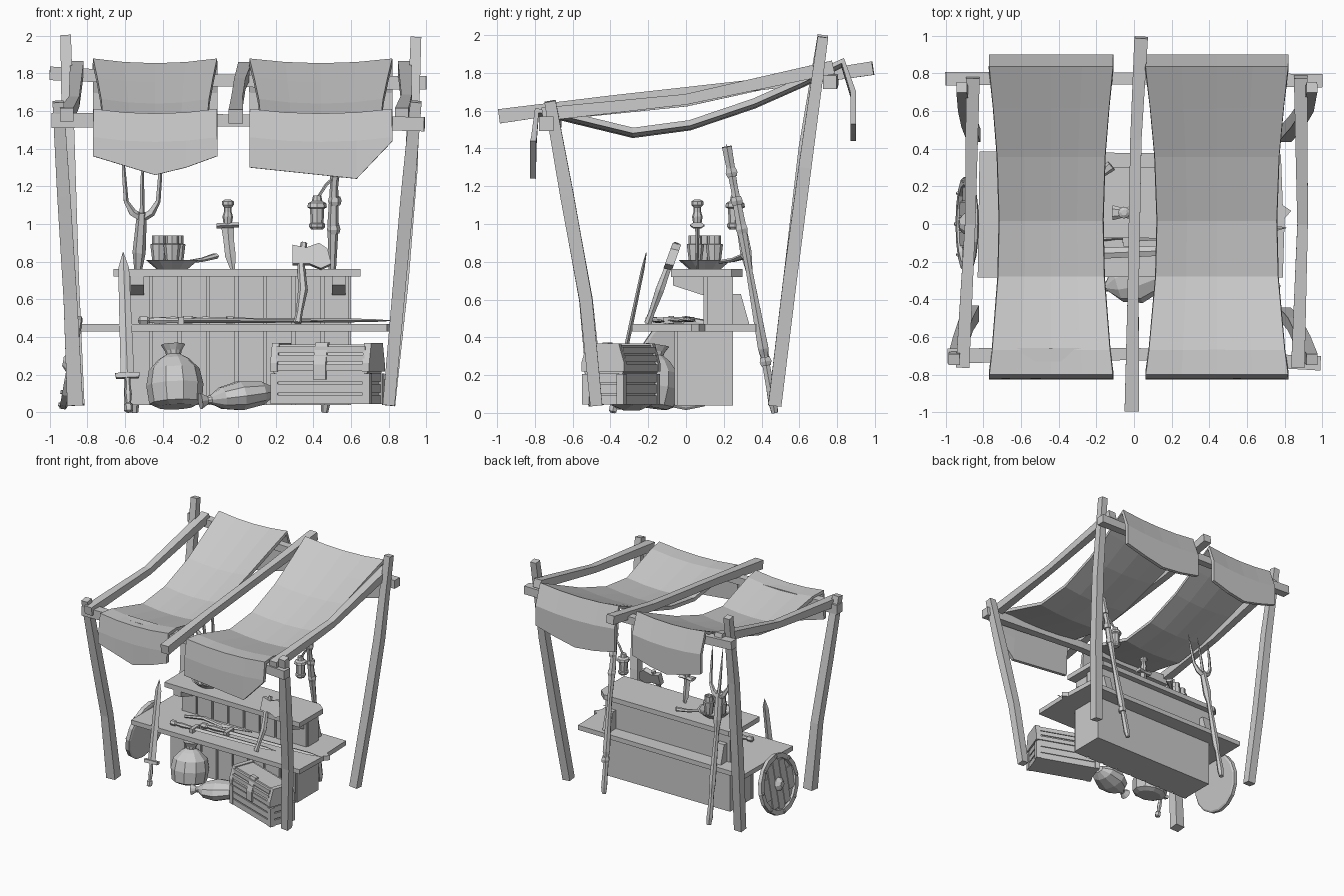
import bpy, bmesh, math
from mathutils import Vector as V, Matrix


def finish(name, bm, M=None):
    bmesh.ops.recalc_face_normals(bm, faces=bm.faces)
    me = bpy.data.meshes.new(name)
    bm.to_mesh(me)
    bm.free()
    ob = bpy.data.objects.new(name, me)
    bpy.context.collection.objects.link(ob)
    if M:
        ob.matrix_world = M
    return ob


def tube(name, pts, radii, sides=4, square=None, straight=False, M=None):
    """Sweep a (possibly flattened) polygon along points."""
    pts = [V(p) for p in pts]
    if not isinstance(radii, (list, tuple)):
        radii = [radii] * len(pts)
    square = sides == 4 if square is None else square
    axis = (pts[-1] - pts[0]).normalized()
    ref = V((0, 1, 0)) if abs(axis.z) > 0.7 else V((0, 0, 1))
    bm, rings = bmesh.new(), []
    for i, p in enumerate(pts):
        d = axis if straight else (pts[min(i + 1, len(pts) - 1)] - pts[max(i - 1, 0)]).normalized()
        u = ref.cross(d).normalized()
        v = d.cross(u)
        a, b = radii[i] if isinstance(radii[i], tuple) else (radii[i], radii[i])
        s, off = (math.sqrt(2), math.pi / 4) if square else (1, 0)
        ang = [off + 2 * math.pi * k / sides for k in range(sides)]
        rings.append([bm.verts.new(p + u * (a * s * math.cos(t)) + v * (b * s * math.sin(t))) for t in ang])
    for r, q in zip(rings, rings[1:]):
        for k in range(sides):
            bm.faces.new((r[k], r[(k + 1) % sides], q[(k + 1) % sides], q[k]))
    bm.faces.new(rings[0])
    bm.faces.new(rings[-1])
    return finish(name, bm, M)


def lathe(name, a, b, prof, sides=10, M=None, square=False):
    a, b = V(a), V(b)
    return tube(name, [a.lerp(b, t) for t, r in prof], [r for t, r in prof], sides, square, True, M)


def prism(name, pts, ext, M=None):
    bm = bmesh.new()
    f = bm.faces.new([bm.verts.new(p) for p in pts])
    r = bmesh.ops.extrude_face_region(bm, geom=[f])
    bmesh.ops.translate(bm, vec=ext, verts=[e for e in r["geom"] if isinstance(e, bmesh.types.BMVert)])
    return finish(name, bm, M)


def box(name, x0, x1, y0, y1, z0, z1, M=None):
    return prism(name, [(x0, y0, z0), (x1, y0, z0), (x1, y1, z0), (x0, y1, z0)], (0, 0, z1 - z0), M)


def sword(name, a, b, w, g=0.23):
    lathe(name + "_grip", a, b, [(0, .012), (.01, .024), (.05, .024), (.06, .014), (g * .5, .02), (g * .8, .014), (g, .016)], 6)
    lathe(name + "_guard", a, b, [(g - .015, (w * 1.7, .018)), (g + .015, (w * 1.8, .018))], 4, square=True)
    lathe(name + "_blade", a, b, [(g, (w, .012)), (.6, (w * .9, .011)), (.9, (w * .8, .009)), (1, (.002, .002))], 4)


# Frame: posts, cross beams and rails
tube("front_post_left", [(-.865, -.475, .04), (-.89, -.53, .6), (-.925, -.63, 1.15), (-.955, -.72, 1.65)], [.042, .036, .035, .03])
tube("front_post_right", [(.80, -.475, .04), (.85, -.53, .6), (.90, -.63, 1.15), (.945, -.72, 1.65)], [.032, .034, .036, .03])
tube("back_post_left", [(-.85, .47, .04), (-.88, .55, .7), (-.90, .63, 1.4), (-.915, .725, 2)], [.035, .036, .034, .028])
tube("back_post_right", [(.80, .47, .04), (.87, .55, .7), (.92, .63, 1.3), (.945, .725, 1.99)], [.035, .036, .034, .028])
tube("front_beam", [(-.99, -.70, 1.55), (0, -.69, 1.55), (.99, -.74, 1.53)], [.04, .032, .038])
tube("back_beam", [(-1, .77, 1.80), (-.4, .775, 1.77), (.4, .77, 1.75), (1, .76, 1.75)], [.036, .032, .032, .036])
tube("middle_rail", [(-.012, -.99, 1.57), (-.005, -.4, 1.65), (.01, .45, 1.745), (.038, .99, 1.825)], [.038, .03, .03, .036])
tube("left_rail", [(-.91, -.76, 1.58), (-.87, 0, 1.65), (-.855, .78, 1.83)], [.036, .028, .036])
tube("right_rail", [(.87, -.76, 1.58), (.895, 0, 1.66), (.885, .78, 1.83)], [.036, .028, .036])


# Draped cloths
def cloth(name, cx, hw, front_hem, back_hem):
    rows = [(-.81, 0), (-.805, 1.46), (-.79, 1.6), (-.67, 1.59), (-.28, 1.495), (.02, 1.535), (.36, 1.65),
            (.62, 1.765), (.83, 1.865), (.885, 1.7), (.885, 0)]
    bm, grid = bmesh.new(), []
    for i, (y, z) in enumerate(rows):
        pinch = 1 - .16 * max(0, 1 - (y / .8) ** 2)
        row = []
        for k in range(5):
            u = k / 2 - 1
            zz = front_hem[k] if i == 0 else back_hem[k] if i == 10 else z - .025 * (1 - u * u)
            row.append(bm.verts.new((cx + hw * pinch * u, y, zz)))
        grid.append(row)
    for r, q in zip(grid, grid[1:]):
        for k in range(4):
            bm.faces.new((r[k], r[k + 1], q[k + 1], q[k]))
    m = finish(name, bm).modifiers.new("thickness", "SOLIDIFY")
    m.thickness, m.offset = .03, 0


cloth("cloth_left", -.44, .33, (1.36, 1.31, 1.26, 1.3, 1.36), (1.53, 1.48, 1.44, 1.47, 1.52))
cloth("cloth_right", .44, .38, (1.3, 1.28, 1.26, 1.24, 1.44), (1.5, 1.46, 1.44, 1.48, 1.53))

# Counter: bodies, planks, tops and brackets
box("counter_base", -.6, .6, -.045, .25, .04, .43)
box("counter_riser", -.6, .6, .11, .25, .46, .73)
for i in range(8):
    x = -.605 + i * .1515
    box("base_plank", x, x + .135, -.062, -.04, .04, .43)
    box("riser_plank", x, x + .135, .093, .115, .46, .73)
prism("lower_shelf", [(-.83, -.285, .43), (.3, -.28, .43), (.79, -.285, .43), (.80, .03, .43), (.835, .07, .43),
                      (.79, .1, .43), (.78, .37, .43), (-.82, .385, .43)], (0, 0, .04))
prism("counter_top", [(-.66, -.07, .72), (.65, -.08, .72), (.65, .24, .72), (.58, .3, .72), (-.62, .3, .72), (-.66, .27, .72)], (0, 0, .042))
for x in (-.57, .5):
    prism("front_bracket", [(x, .1, .72), (x, -.07, .72), (x, -.07, .675), (x, .1, .62)], (.07, 0, 0))
    prism("back_bracket", [(x, .25, .47), (x, .335, .47), (x, .29, .63), (x, .25, .63)], (.07, 0, 0))

# Chest
M = Matrix.Translation((.475, -.345, .045)) @ Matrix.Rotation(math.radians(-20), 4, "Z")
box("chest_body", -.26, .26, -.105, .105, 0, .17, M)
lid = [(-.115, .165), (-.115, .21), (-.085, .315), (.085, .315), (.115, .21), (.115, .165)]
prism("chest_lid", [(-.265, y * .95, z) for y, z in lid], (.53, 0, 0), M)
for x in (-.28, .24):
    prism("chest_lid_band", [(x, y * 1.05, z + .008) for y, z in lid], (.04, 0, 0), M)
    for y in (-.118, .078):
        box("chest_corner", x, x + .04, y, y + .04, 0, .16, M)
for z in (.0, .058, .116):
    box("chest_slat", -.25, .25, -.113, .113, z, z + .048, M)
    box("chest_end_slat", -.272, .272, -.085, .085, z, z + .048, M)
for z0, y in ((.175, .111), (.225, .106), (.27, .095)):
    box("chest_lid_slat", -.25, .25, -y - .008, y + .008, z0, z0 + .035, M)
prism("chest_latch", [(-.035, -.09, .327), (-.035, -.128, .21), (-.035, -.128, .13), (-.035, -.1, .13), (-.035, -.06, .327)], (.07, 0, 0), M)

# Sacks
lathe("standing_sack", (-.33, -.2, .03), (-.345, -.15, .36),
      [(0, .1), (.06, .14), (.35, .152), (.6, .135), (.77, .08), (.84, .04), (.9, .045), (1, .065)])
lathe("lying_sack", (-.2, -.35, .06), (.18, -.24, .11),
      [(0, .045), (.1, .022), (.15, .025), (.3, (.1, .06)), (.55, (.135, .08)), (.85, (.1, .065)), (1, (.04, .03))])

# Shield leaning on the shelf end
M = Matrix.Translation((-.865, 0, .26)) @ Matrix.Rotation(math.radians(-80), 4, "Y")
lathe("shield_rim", (0, 0, 0), (0, 0, .04), [(0, .235), (.2, .25), (1, .25), (1, .21), (.5, .205)], 16, M)
for i in range(5):
    y = -.16 + i * .08
    h = math.sqrt(.21 ** 2 - (abs(y) + .03) ** 2)
    box("shield_plank", -h, h, y - .037, y + .037, .015, .03, M)
lathe("shield_boss", (0, 0, .02), (0, 0, .065), [(0, .06), (.4, .055), (1, .025)], 8, M)
for k in range(8):
    a = k * math.pi / 4
    p = V((.23 * math.cos(a), .23 * math.sin(a), .035))
    lathe("shield_rivet", p, p + V((0, 0, .015)), [(0, .014), (1, .009)], 6, M)

# Swords
sword("leaning_sword", (-.58, -.39, 0), (-.61, -.21, .85), .036)
sword("shelf_sword", (-.53, -.17, .488), (.45, -.13, .485), .03)
sword("long_shelf_sword", (-.3, -.08, .492), (.81, -.02, .487), .03)
tube("shelf_knife", [(-.5, -.02, .49), (-.35, .03, .495), (-.15, 0, .495), (.1, .05, .485)], [.012, (.02, .015), (.03, .01), .003], 6)

# Axe
def axe_y(z): return -.2 + (z - .48) * .36
tube("axe_handle", [(x, axe_y(z), z) for x, z in ((.315, .475), (.325, .53), (.345, .65), (.335, .78), (.35, .9))], [.022, .018, .026, .02, .018], 6)
prism("axe_head", [(x, axe_y(z) - .022, z) for x, z in ((.29, .79), (.29, .89), (.36, .875), (.43, .9), (.475, .87), (.495, .79), (.44, .765), (.38, .79))], (0, .045, -.01))

# Dagger stuck in the counter top
tube("dagger_blade", [(-.025, .06, .74), (-.04, .06, .83), (-.05, .06, .92), (-.055, .06, 1)], [(.008, .004), (.028, .008), (.028, .01), (.036, .012)], 4, False)
lathe("dagger_guard", (-.115, .06, .99), (.005, .06, .995), [(0, (.04, .016)), (.5, (.025, .016)), (1, (.04, .016))], 6)
lathe("dagger_grip", (-.055, .06, 1), (-.053, .06, 1.13), [(0, .022), (.3, .028), (.5, .02), (.68, .02), (.78, .032), (.92, .032), (1, .015)], 8)

# Pan and mugs
lathe("pan", (-.35, .1, .762), (-.35, .1, .81), [(0, .085), (1, .14), (1, .125), (.5, .09)], 12)
tube("pan_handle", [(-.26, .18, .80), (-.19, .25, .81), (-.12, .31, .83)], [(.012, .01), (.016, .012), (.03, .016)], 6)
for x, y in ((-.42, .11), (-.325, .15), (-.35, .05)):
    lathe("mug", (x, y, .78), (x, y, .94), [(0, .03), (.2, .036), (.7, .046), (.72, .036), (1, .036), (1, .028), (.9, .026)], 8)


# Pitchfork and lantern staff behind the counter
def lean(x, z): return (x, .47 - .18 * z, z)
tube("fork_shaft", [lean(-.55, 0), lean(-.55, .06), lean(-.545, .25), lean(-.54, .33), lean(-.53, .75), lean(-.525, .85), lean(-.51, 1.06)],
     [.02, .028, .02, .03, .02, .035, .026], 6)
tube("fork_middle_tine", [lean(-.51, 1), lean(-.51, 1.2), lean(-.505, 1.42)], [.016, .012, .002], 5)
for s in (-1, 1):
    tube("fork_side_tine", [lean(-.51 + s * x, z) for x, z in ((0, 1.03), (.05, 1.06), (.085, 1.12), (.095, 1.25), (.105, 1.42))],
         [.022, .022, .014, .012, .002], 5)
tube("lantern_staff", [lean(.46, 0), lean(.465, .05), lean(.475, .3), lean(.48, .34), lean(.5, .75), lean(.505, 1), lean(.51, 1.2), lean(.525, 1.41)],
     [.018, .026, .022, .032, .02, .03, .022, .03], 6)
for z in (.25, .95, 1.1, 1.25):
    x, y, _ = lean(.47 + .04 * z, z)
    lathe("staff_binding", (x, y, z), (x, y - .008, z + .045), [(0, .03), (.5, .036), (1, .03)], 6)
tube("lantern_hook", [(.515, .24, 1.25), (.47, .25, 1.21), (.425, .26, 1.14)], .009, 5)
lathe("lantern", (.42, .26, .97), (.42, .26, 1.15),
      [(0, .03), (.08, .042), (.17, .042), (.2, .034), (.62, .038), (.66, .052), (.78, .048), (.84, .028), (1, .022)], 8)
